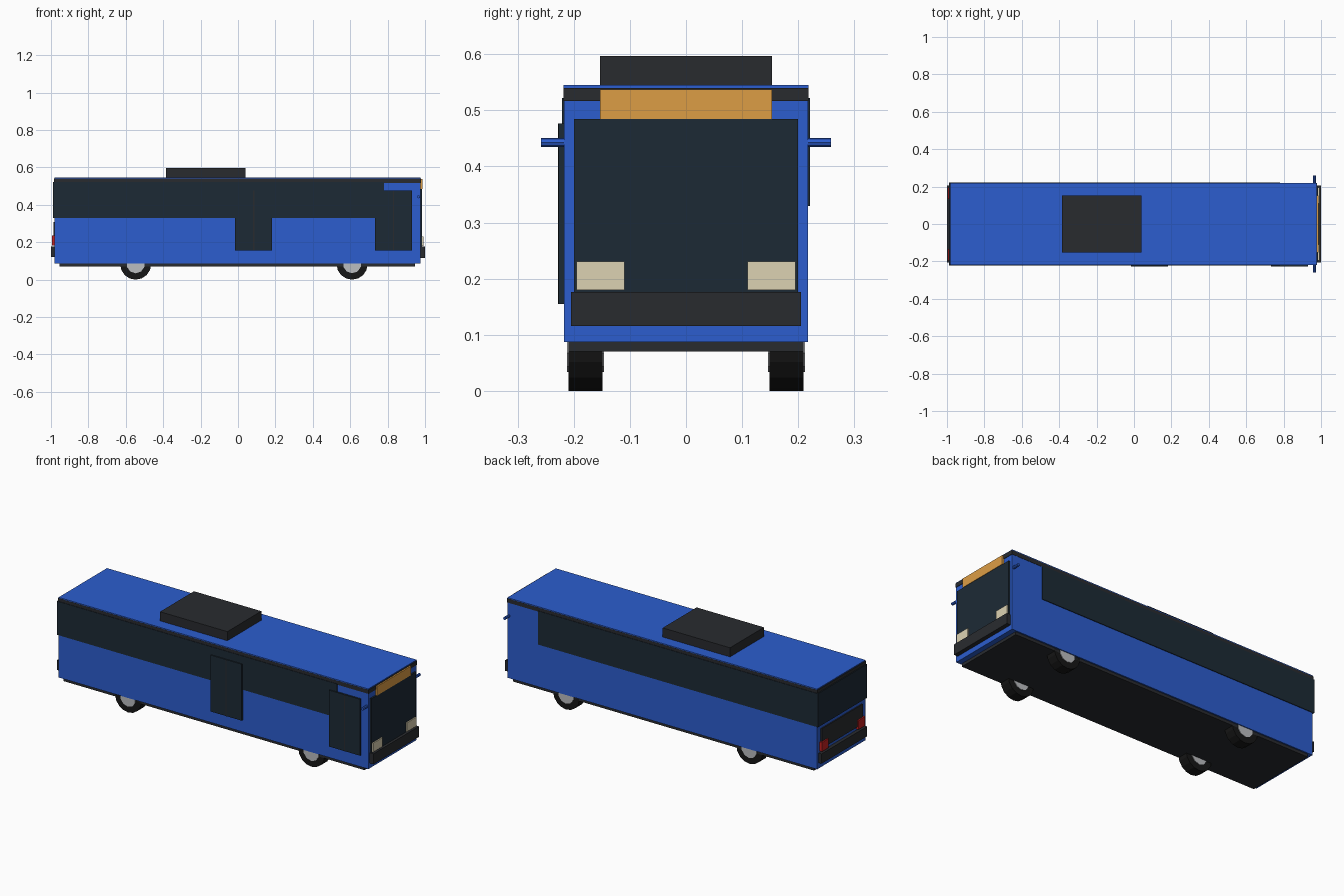
import bpy
from math import pi

if "Cube" in bpy.data.objects:
    bpy.data.objects.remove(bpy.data.objects["Cube"])


def material(name, r, g, b):
    m = bpy.data.materials.new(name)
    m.diffuse_color = (r, g, b, 1)
    m.use_nodes = True
    m.node_tree.nodes["Principled BSDF"].inputs["Base Color"].default_value = m.diffuse_color
    return m


BLUE = material("blue_paint", 0.025, 0.11, 0.62)
GLASS = material("dark_glass", 0.012, 0.023, 0.036)
DARK = material("dark_trim", 0.022, 0.024, 0.028)
RUBBER = material("rubber", 0.008, 0.008, 0.008)
METAL = material("wheel_metal", 0.5, 0.51, 0.53)
AMBER = material("amber_sign", 0.72, 0.34, 0.06)
CREAM = material("headlight_cream", 0.72, 0.65, 0.45)
RED = material("red_light", 0.55, 0.015, 0.015)


def box(name, x, y, z, mat):
    """Box from (min, max) ranges on each axis."""
    bpy.ops.mesh.primitive_cube_add(size=1, location=[sum(r) / 2 for r in (x, y, z)])
    o = bpy.context.object
    o.name = name
    o.scale = [r[1] - r[0] for r in (x, y, z)]
    bpy.ops.object.transform_apply(location=False, rotation=False, scale=True)
    o.data.materials.append(mat)
    return o


def disc(name, x, y, z, radius, width, sides, mat):
    """Cylinder lying along y."""
    bpy.ops.mesh.primitive_cylinder_add(vertices=sides, radius=radius, depth=width,
                                        location=(x, y, z), rotation=(pi / 2, 0, 0))
    o = bpy.context.object
    o.name = name
    o.data.materials.append(mat)
    return o


# Main shell, chassis and roof
box("body", (-0.98, 0.975), (-0.217, 0.217), (0.087, 0.53), BLUE)
box("chassis", (-0.955, 0.945), (-0.209, 0.209), (0.07, 0.09), DARK)
box("roof_trim", (-0.983, 0.978), (-0.2185, 0.2185), (0.517, 0.54), DARK)
box("roof", (-0.98, 0.975), (-0.218, 0.218), (0.538, 0.545), BLUE)
box("roof_unit", (-0.385, 0.04), (-0.153, 0.153), (0.543, 0.597), DARK)

# Window band wrapping both sides and the rear
box("window_band", (-0.988, 0.78), (-0.221, 0.221), (0.33, 0.522), GLASS)

# Front face
box("windshield", (0.97, 0.984), (-0.2, 0.2), (0.175, 0.485), GLASS)
box("destination_sign", (0.97, 0.986), (-0.153, 0.153), (0.485, 0.537), AMBER)
box("front_bumper", (0.97, 0.999), (-0.205, 0.205), (0.116, 0.176), DARK)

# Rear face
box("rear_panel", (-0.987, -0.97), (-0.185, 0.185), (0.195, 0.308), DARK)
box("rear_bumper", (-1.0, -0.97), (-0.205, 0.205), (0.12, 0.176), DARK)

# Lights and mirrors on both sides
for s, side in ((-1, "right"), (1, "left")):
    y = sorted((s * 0.11, s * 0.195))
    box(side + "_headlight", (0.97, 0.991), y, (0.18, 0.231), CREAM)
    y = sorted((s * 0.135, s * 0.195))
    box(side + "_tail_light", (-0.995, -0.97), y, (0.183, 0.235), RED)
    disc(side + "_mirror", 0.966, s * 0.236, 0.443, 0.008, 0.044, 8, BLUE)

# Double doors on the front side, with a raised seam
for x0, name in ((-0.015, "middle_door"), (0.733, "entry_door")):
    for i in range(2):
        a = x0 + i * 0.1
        box(f"{name}_leaf_{i + 1}", (a, a + 0.097), (-0.227, -0.21), (0.155, 0.477), GLASS)
    box(name + "_seam", (x0 + 0.095, x0 + 0.102), (-0.2285, -0.21), (0.155, 0.477), DARK)

# Wheels
for x, axle in ((-0.547, "rear"), (0.61, "front")):
    for s, side in ((-1, "right"), (1, "left")):
        disc(f"{axle}_{side}_tire", x, s * 0.179, 0.083, 0.083, 0.06, 16, RUBBER)
        disc(f"{axle}_{side}_hub", x, s * 0.179, 0.083, 0.049, 0.066, 10, METAL)
